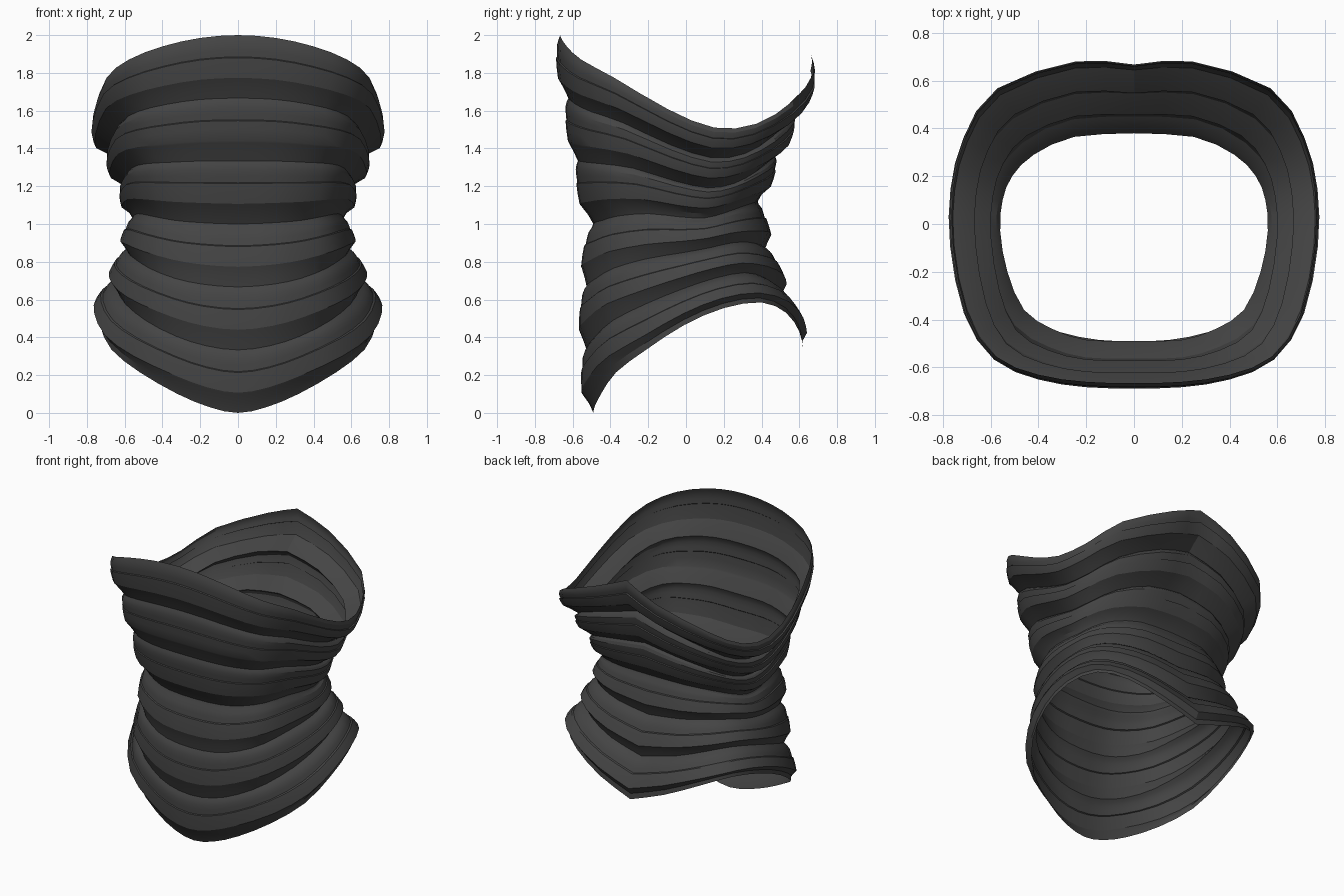
import bpy, bmesh
from mathutils import Vector

if "Cube" in bpy.data.objects:
    bpy.data.objects.remove(bpy.data.objects["Cube"])

# Half outlines from front centre round to back centre
TOP = [(0, -.66, 2), (.2, -.655, 1.985), (.4, -.625, 1.94), (.575, -.55, 1.87),
       (.69, -.38, 1.775), (.75, -.1, 1.61), (.75, .15, 1.51), (.695, .37, 1.53),
       (.565, .56, 1.65), (.24, .67, 1.80), (0, .655, 1.9)]
WAIST = [(0, -.49), (.2, -.485), (.34, -.44), (.46, -.36), (.53, -.2), (.56, -.03),
         (.55, .1), (.51, .2), (.42, .29), (.25, .365), (0, .38)]
BOTTOM = [(0, -.49, 0), (.15, -.485, .03), (.32, -.45, .10), (.52, -.37, .215),
          (.67, -.21, .335), (.73, -.01, .465), (.72, .2, .555), (.64, .4, .585),
          (.48, .53, .53), (.25, .6, .43), (0, .62, .34)]
# One tier of the ribbing: fraction of tier height, outward offset
RIB = [(0, -.016), (.06, .004), (.14, .018), (.24, .023), (.345, .026), (.36, .034),
       (.5, .039), (.68, .041), (.71, .035), (.85, .009)]
TIERS = 6


def refine(pts):
    """Smoothly double the points, keeping a crease at the back centre."""
    p = [Vector((*q, 0)[:3]) for q in pts]
    first = Vector((-p[1].x, p[1].y, p[1].z))
    ext = [first] + p + [2 * p[-1] - p[-2]]
    out = []
    for i in range(1, len(ext) - 2):
        a, b, c, d = ext[i - 1:i + 3]
        out += [b, (9 * (b + c) - a - d) / 16]
    return out + [p[-1]]


def ring(top, waist, bottom, t, off):
    half = []
    s = abs(1 - 2 * t)
    # ridges grow towards the rims, the waist groove stays shallow
    off *= 1 + .45 * s ** 2 if off > 0 else min(1, 3 * s)
    for a, m, b in zip(top, waist, bottom):
        if t < .5:
            p = Vector((m.x + (a.x - m.x) * s ** 1.15,
                        m.y + (a.y - m.y) * s ** (.74 if a.y < 0 else 1.0), 0))
        else:
            p = m.lerp(b, s ** 1.4)
            # slight belly in the lower front
            if p.y < 0:
                p.y *= 1 + .27 * (1 - s) * s
        n = Vector((p.x ** 3 / .3, p.y ** 3 / .2, 0)).normalized()
        # shallower grooves across the front
        front = max(0, -n.y) * min(1, 3 * s, 8 * (1 - s))
        o = off + (.016 - .4 * off) * front
        half.append(Vector((p.x + n.x * o, p.y + n.y * o, a.z + (b.z - a.z) * t)))
    return half + [Vector((-p.x, p.y, p.z)) for p in half[-2:0:-1]]


# Ribbed waist shell
top, waist, bottom = refine(TOP), refine(WAIST), refine(BOTTOM)
levels = [((k + u) / TIERS, o) for k in range(TIERS) for u, o in RIB] + [(1, 0)]
levels[0] = (0, .004)
levels[1] = (.06 / TIERS, .01)
bm = bmesh.new()
rings = [[bm.verts.new(p) for p in ring(top, waist, bottom, t, o)] for t, o in levels]
for upper, lower in zip(rings, rings[1:]):
    n = len(upper)
    for i in range(n):
        j = (i + 1) % n
        bm.faces.new((upper[i], lower[i], lower[j], upper[j])).smooth = True
mesh = bpy.data.meshes.new("ribbed_corset")
bm.to_mesh(mesh)
bm.free()
corset = bpy.data.objects.new("ribbed_corset", mesh)
bpy.context.collection.objects.link(corset)

# Dark grey finish
mat = bpy.data.materials.new("dark_grey")
mat.diffuse_color = (.058, .058, .058, 1)
mat.use_nodes = True
mat.node_tree.nodes["Principled BSDF"].inputs["Base Color"].default_value = mat.diffuse_color
mesh.materials.append(mat)

bpy.context.view_layer.objects.active = corset
corset.select_set(True)
bpy.ops.object.shade_smooth_by_angle(angle=.4)
